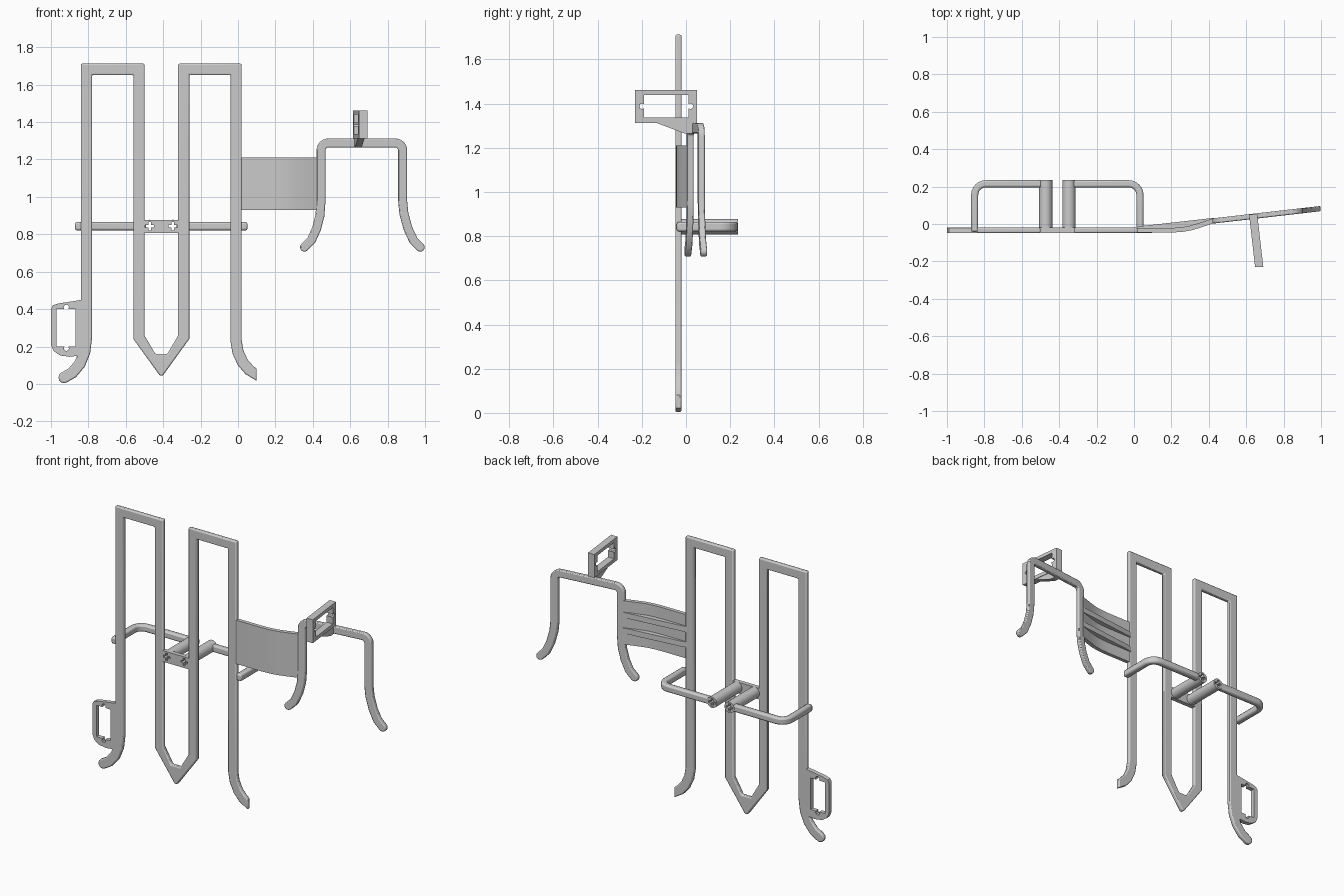
import bpy, bmesh, math
from mathutils import Vector, Matrix

cube = bpy.data.objects.get("Cube")
if cube:
    bpy.data.objects.remove(cube)

grey = bpy.data.materials.new("light_grey")
grey.use_nodes = True
grey.diffuse_color = (0.6, 0.6, 0.6, 1)
grey.node_tree.nodes["Principled BSDF"].inputs["Base Color"].default_value = grey.diffuse_color

FRONT = Matrix(((1, 0, 0), (0, 0, -1), (0, 1, 0))).to_4x4()   # outline in x, z
SIDE = Matrix(((0, 0, 1), (1, 0, 0), (0, 1, 0))).to_4x4()     # outline in y, z
TOP = Matrix.Identity(4)                                      # outline in x, y
SLANT = 0.115


def plate(name, loops, thick, matrix=FRONT, offset=(0, 0, 0), bevel=0.0, warp=None):
    """Flat outline, with holes as further loops, given a thickness."""
    curve = bpy.data.curves.new(name, "CURVE")
    curve.dimensions, curve.fill_mode = "2D", "BOTH"
    curve.extrude = thick / 2
    for loop in loops:
        sp = curve.splines.new("POLY")
        sp.points.add(len(loop) - 1)
        for p, (a, b) in zip(sp.points, loop):
            p.co = (a, b, 0, 1)
        sp.use_cyclic_u = True
    temp = bpy.data.objects.new("temp", curve)
    bpy.context.collection.objects.link(temp)
    bpy.context.view_layer.update()
    graph = bpy.context.evaluated_depsgraph_get()
    mesh = bpy.data.meshes.new_from_object(temp.evaluated_get(graph))
    bpy.data.objects.remove(temp)
    bm = bmesh.new()
    bm.from_mesh(mesh)
    bmesh.ops.remove_doubles(bm, verts=bm.verts, dist=0.0005)
    bmesh.ops.dissolve_limit(bm, angle_limit=0.01, verts=bm.verts, edges=bm.edges)
    bm.transform(Matrix.Translation(offset) @ matrix)
    if warp:
        for v in bm.verts:
            v.co = warp(v.co)
    bmesh.ops.recalc_face_normals(bm, faces=bm.faces)
    bm.to_mesh(mesh)
    bm.free()
    mesh.name = name
    mesh.materials.clear()
    mesh.materials.append(grey)
    obj = bpy.data.objects.new(name, mesh)
    bpy.context.collection.objects.link(obj)
    bpy.ops.object.select_all(action="DESELECT")
    obj.select_set(True)
    bpy.context.view_layer.objects.active = obj
    bpy.ops.object.shade_smooth_by_angle(angle=math.radians(35))
    if bevel:
        mod = obj.modifiers.new("soft_edges", "BEVEL")
        mod.width, mod.segments = bevel, 2
        mod.limit_method, mod.angle_limit = "ANGLE", math.radians(50)


def arc(cx, cy, r, start, end, n=6):
    angles = [math.radians(start + (end - start) * i / n) for i in range(n + 1)]
    return [(cx + r * math.cos(a), cy + r * math.sin(a)) for a in angles]


def strip(path, width, caps=(False, False), cuts={}):
    """Outline of a bar along a path: mitred corners, round caps, set cuts."""
    pts = [Vector(p) for p in path]
    dirs = [(b - a).normalized() for a, b in zip(pts, pts[1:])]
    norms = [Vector((-d.y, d.x)) * width / 2 for d in dirs]
    offs = [norms[0]]
    for a, b in zip(norms, norms[1:]):
        m = (a + b).normalized()
        offs.append(m * a.length_squared / m.dot(a))
    offs.append(norms[-1])
    for i, cut in cuts.items():
        offs[i] = Vector(cut)
    left = [p + o for p, o in zip(pts, offs)]
    right = [p - o for p, o in zip(pts, offs)][::-1]
    tip = root = []
    if caps[1]:
        a = math.degrees(math.atan2(norms[-1].y, norms[-1].x))
        tip = arc(*pts[-1], width / 2, a, a - 180)[1:-1]
    if caps[0]:
        a = math.degrees(math.atan2(-norms[0].y, -norms[0].x))
        root = arc(*pts[0], width / 2, a, a - 180)[1:-1]
    return [tuple(p) for p in left + list(tip) + right + list(root)]


def screw_cross(cx, cz, r=0.024, w=0.007):
    quarter = [(w, w), (w, r), (-w, r)]
    loop = []
    for k in range(4):
        c, s = math.cos(k * math.pi / 2), math.sin(k * math.pi / 2)
        loop += [(cx + a * c - b * s, cz + a * s + b * c) for a, b in quarter]
    return loop


def slant_back(co):
    return Vector((co.x, co.y + SLANT * (co.x - 0.42), co.z))


def slant_side(co):
    return Vector((co.x - SLANT * co.y, co.y, co.z))


# Main frame: two tall arches in one bar, joined by a pointed link
FRAME_Y, FRAME_T = (0, -0.034, 0), 0.028
frame = [(-0.93, 0.034), (-0.885, 0.06), (-0.845, 0.108), (-0.82, 0.17),
         (-0.81, 0.25), (-0.81, 1.682), (-0.53, 1.682), (-0.53, 0.25)]
frame += [(-0.43, 0.102), (-0.39, 0.102)]
frame += [(-0.29, 0.25), (-0.29, 1.682), (-0.01, 1.682), (-0.01, 0.23),
          (0.0, 0.17), (0.025, 0.115), (0.06, 0.075), (0.1, 0.048)]
link_cuts = {8: (-0.012, 0.058), 9: (0.012, 0.058), 17: (0, 0.032)}
plate("main_frame", [strip(frame, 0.06, (True, False), link_cuts)],
      FRAME_T, FRONT, FRAME_Y, 0.007)

# Side clip with an open window and screw notches
clip = [(-0.8, 0.455), (-0.96, 0.43), (-0.99, 0.42), (-1, 0.4), (-1, 0.21), (-0.985, 0.175),
        (-0.95, 0.152), (-0.9, 0.145), (-0.86, 0.15), (-0.85, 0.12), (-0.8, 0.2)]
window = [(-0.97, 0.2)] + arc(-0.918, 0.19, 0.014, 140, 400)
window += [(-0.87, 0.2), (-0.87, 0.4)] + arc(-0.918, 0.41, 0.014, -40, 220) + [(-0.97, 0.4)]
plate("side_clip", [clip, window], FRAME_T, FRONT, FRAME_Y, 0.004)

# Screw mount: bridge plate, two bored posts and two bent rods
Z = 0.843
bridge = [(-0.52, 0.806), (-0.3, 0.806), (-0.3, 0.877), (-0.52, 0.877)]
plate("bridge_plate", [bridge, screw_cross(-0.472, Z), screw_cross(-0.348, Z)],
      FRAME_T, FRONT, FRAME_Y)
for side, s in (("right", -1), ("left", 1)):
    cx = -0.41 + s * 0.062
    plate(side + "_post", [arc(cx, Z, 0.035, 0, 345, 23), screw_cross(cx, Z)],
          0.265, FRONT, (0, 0.1025, 0))
    path = [(0.082, 0.215)] + arc(0.382, 0.155, 0.06, 90, 0) + [(0.442, -0.042)]
    plate(side + "_rod", [strip([(-0.41 + s * a, b) for a, b in path], 0.038)],
          0.044, TOP, (0, 0, Z), 0.01)

# Curved panel joining the frame to the small arch, with ribs behind
front_edge = [(0.0, -0.046), (0.2, -0.046), (0.26, -0.042), (0.31, -0.033),
              (0.36, -0.018), (0.43, 0.006)]
back_edge = [(0.43, 0.032), (0.35, 0.006), (0.29, -0.012), (0.24, -0.019), (0.18, -0.022), (0.0, -0.022)]
plate("curved_panel", [front_edge + back_edge], 0.28, TOP, (0, 0, 1.07))
rib = front_edge + [(0.43, 0.033), (0.03, -0.012), (0.0, -0.022)]
for i, z in enumerate((1.02, 1.12)):
    plate("panel_rib_%d" % (i + 1), [rib], 0.035, TOP, (0, 0, z))

# Small arch, swept back toward the outer side
small_arch = [(0.355, 0.731), (0.392, 0.768), (0.42, 0.83), (0.438, 0.9), (0.444, 0.98)]
small_arch += arc(0.482, 1.25, 0.038, 180, 90) + arc(0.842, 1.25, 0.038, 90, 0)
small_arch += [(0.88, 0.98), (0.887, 0.91), (0.909, 0.83), (0.938, 0.768), (0.974, 0.731)]
plate("small_arch", [strip(small_arch, 0.048, (True, True))], 0.028, FRONT,
      (0, 0.016, 0), 0.006, slant_back)

# Upright clip on the small arch, with its gusset
outer = [(-0.23, 1.312), (0.05, 1.312), (0.05, 1.462), (-0.23, 1.462)]
hole = [(-0.19, 1.336), (0.012, 1.336)] + arc(0.02, 1.388, 0.013, -130, 130)
hole += [(0.012, 1.44), (-0.19, 1.44)] + arc(-0.198, 1.388, 0.013, 50, 310)
plate("upright_clip", [outer, hole], 0.044, SIDE, (0.643, 0, 0), 0.0, slant_side)
gusset = [(-0.14, 1.315), (-0.005, 1.264), (0.04, 1.264), (0.04, 1.315)]
plate("clip_gusset", [gusset], 0.036, SIDE, (0.643, 0, 0), 0.0, slant_side)
